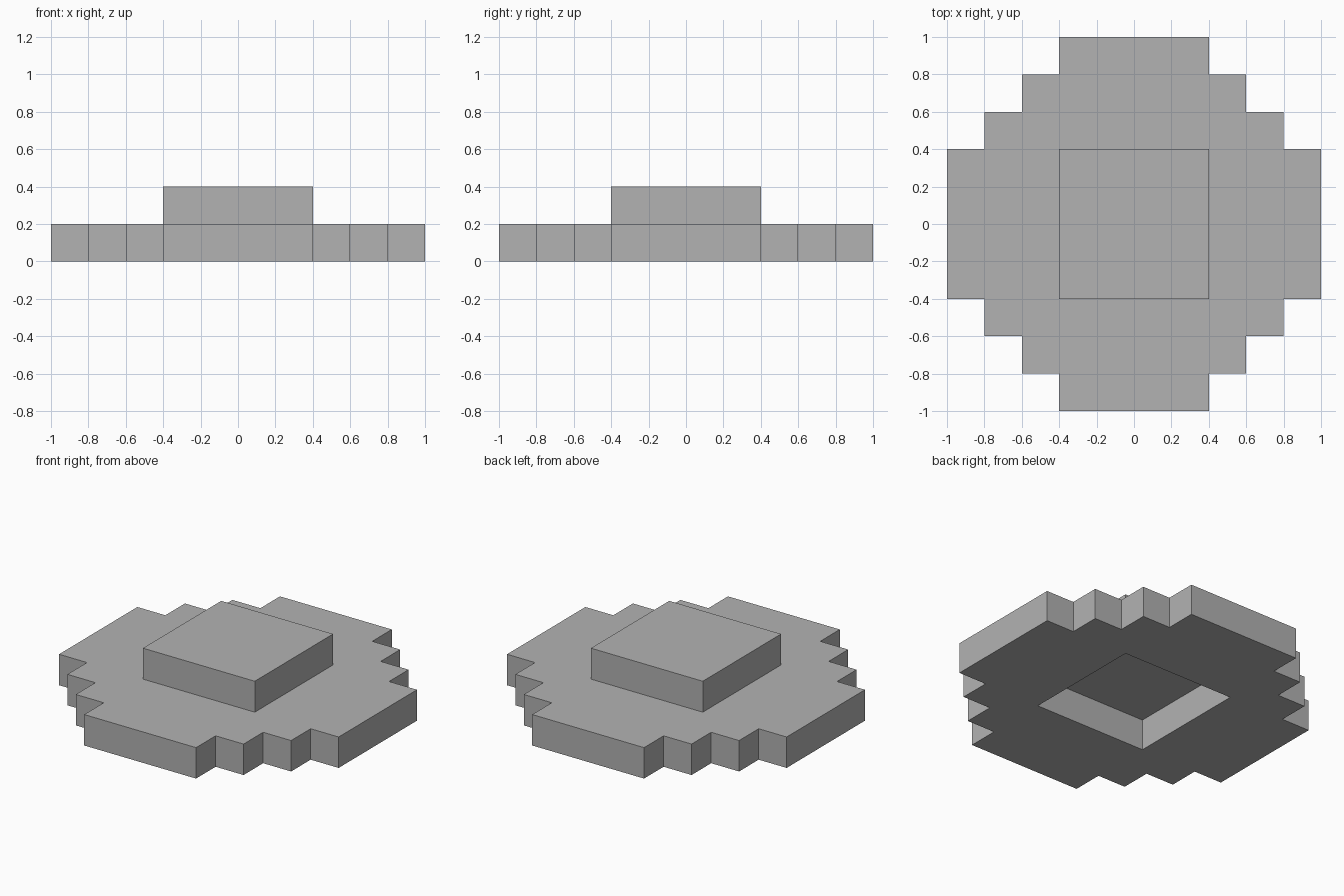
import bpy
import bmesh
from mathutils import Matrix, Vector

cube = bpy.data.objects.get("Cube")
if cube:
    bpy.data.objects.remove(cube, do_unlink=True)

CELL = 0.2   # step size of the outline and height of each tier
HALF = 0.4   # half width of the raised block and of the recess below it

# Single grey material
grey = bpy.data.materials.new("plain grey")
grey.use_nodes = True
colour = (0.448, 0.448, 0.448, 1)
grey.diffuse_color = colour
grey.node_tree.nodes["Principled BSDF"].inputs["Base Color"].default_value = colour


def add_object(name, bm):
    bmesh.ops.recalc_face_normals(bm, faces=bm.faces)
    mesh = bpy.data.meshes.new(name)
    bm.to_mesh(mesh)
    bm.free()
    mesh.materials.append(grey)
    obj = bpy.data.objects.new(name, mesh)
    bpy.context.collection.objects.link(obj)
    return obj


# Stepped base: square cells kept inside a diamond, open in the middle
bm = bmesh.new()
bmesh.ops.create_grid(bm, x_segments=10, y_segments=10, size=1)
unwanted = []
for face in bm.faces:
    c = face.calc_center_median()
    x, y = abs(c.x), abs(c.y)
    if x + y > 1.3 or max(x, y) < HALF:
        unwanted.append(face)
bmesh.ops.delete(bm, geom=unwanted, context='FACES')
result = bmesh.ops.extrude_face_region(bm, geom=bm.faces[:], use_keep_orig=True)
top_verts = [g for g in result["geom"] if isinstance(g, bmesh.types.BMVert)]
bmesh.ops.translate(bm, verts=top_verts, vec=Vector((0, 0, CELL)))
bmesh.ops.dissolve_limit(bm, angle_limit=0.01, verts=bm.verts[:], edges=bm.edges[:])
add_object("stepped_base", bm)

# Raised square block that closes the opening from above
bm = bmesh.new()
bmesh.ops.create_cube(bm, size=1, matrix=Matrix.Translation((0, 0, 1.5 * CELL))
                      @ Matrix.Diagonal((2 * HALF, 2 * HALF, CELL, 1)))
add_object("raised_block", bm)
